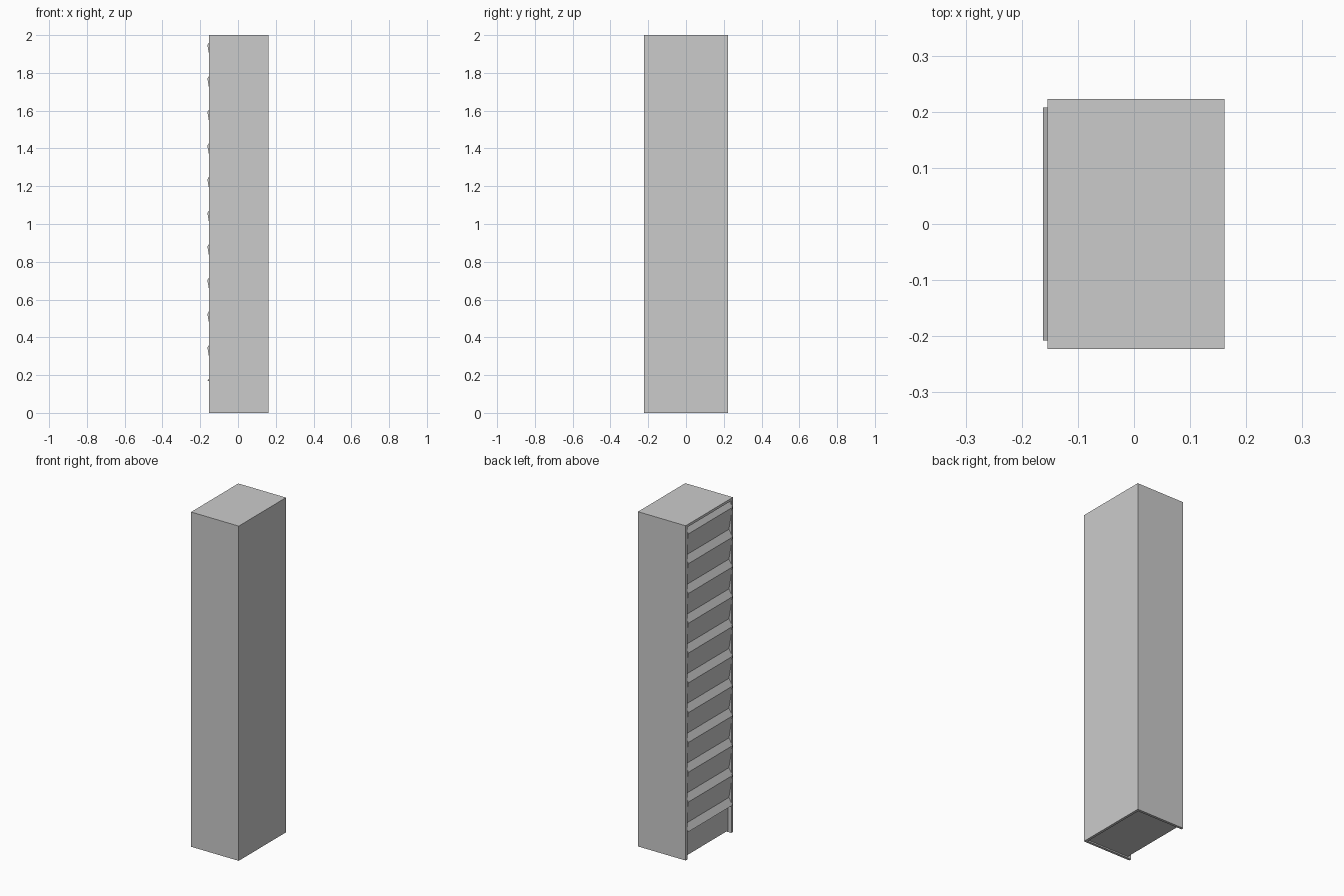
import bpy, bmesh

if "Cube" in bpy.data.objects:
    bpy.data.objects.remove(bpy.data.objects["Cube"])

FRONT, BACK = -0.154, 0.161      # open side faces -x
HALF_W, HEIGHT, T = 0.223, 2.0, 0.015
PEAK, RECESS, KICK = -0.162, -0.138, -0.131
COUNT, PITCH, TOP_PEAK, BEVEL = 11, 0.178, 1.948, 0.04


def board(name, x0, x1, y0, y1, z0, z1):
    bpy.ops.mesh.primitive_cube_add(
        size=1, location=((x0 + x1) / 2, (y0 + y1) / 2, (z0 + z1) / 2))
    ob = bpy.context.object
    ob.name = name
    ob.scale = (x1 - x0, y1 - y0, z1 - z0)
    bpy.ops.object.transform_apply(location=False, rotation=False, scale=True)
    return ob


def prism(name, profile, half):
    # Extrude an (x, z) outline across the cabinet width
    bm = bmesh.new()
    face = bm.faces.new([bm.verts.new((x, -half, z)) for x, z in profile])
    ext = bmesh.ops.extrude_face_region(bm, geom=[face])
    verts = [v for v in ext["geom"] if isinstance(v, bmesh.types.BMVert)]
    bmesh.ops.translate(bm, vec=(0, 2 * half, 0), verts=verts)
    bmesh.ops.recalc_face_normals(bm, faces=bm.faces)
    me = bpy.data.meshes.new(name)
    bm.to_mesh(me)
    bm.free()
    ob = bpy.data.objects.new(name, me)
    bpy.context.collection.objects.link(ob)
    return ob


# Cabinet shell
inner = HALF_W - T
board("side_near", FRONT, BACK, -HALF_W, -inner, 0, HEIGHT)
board("side_far", FRONT, BACK, inner, HALF_W, 0, HEIGHT)
board("top_panel", FRONT, BACK - T, -inner, inner, HEIGHT - T, HEIGHT)
board("back_panel", BACK - T, BACK, -inner, inner, 0, HEIGHT)

# Leaning drawers with a sloped finger bevel along the top edge
for i in range(COUNT):
    z = TOP_PEAK - i * PITCH
    upper = min(z + BEVEL, HEIGHT - T)
    lower = z - PITCH + BEVEL
    if i < COUNT - 1:
        outline = [(RECESS, upper), (PEAK, z), (RECESS, lower),
                   (BACK - T, lower), (BACK - T, upper)]
    else:
        # Lowest bevel sits straight on the plinth
        outline = [(RECESS, upper), (PEAK, z), (KICK, z),
                   (BACK - T, z), (BACK - T, upper)]
    prism(f"drawer_{i + 1}", outline, inner)

# Recessed plinth
board("plinth", KICK, BACK - T, -inner, inner, 0.008,
      TOP_PEAK - (COUNT - 1) * PITCH)
